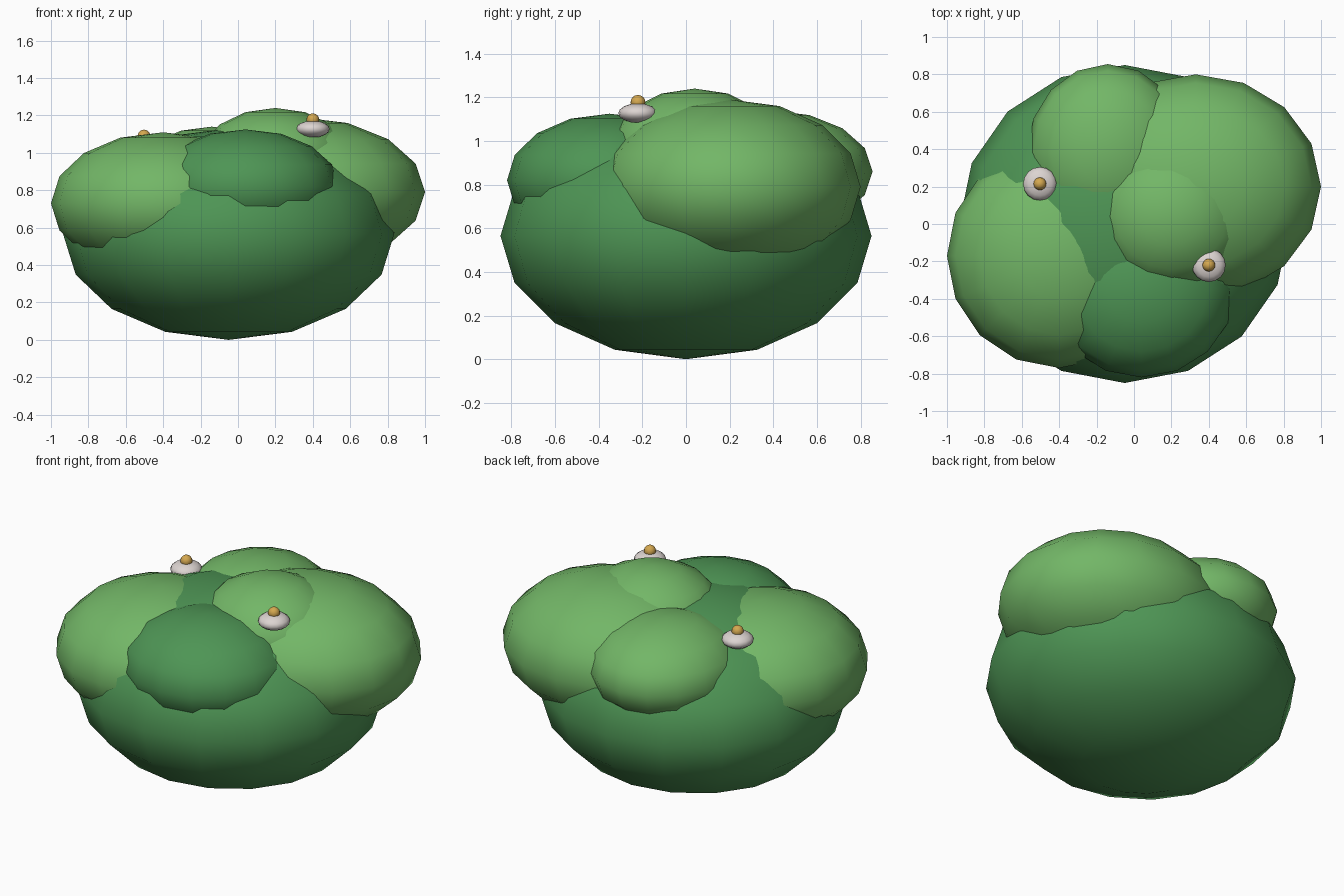
import bpy

cube = bpy.data.objects.get("Cube")
if cube:
    bpy.data.objects.remove(cube, do_unlink=True)


def material(name, rgb):
    mat = bpy.data.materials.new(name)
    mat.use_nodes = True
    color = (*rgb, 1.0)
    mat.diffuse_color = color
    mat.node_tree.nodes["Principled BSDF"].inputs["Base Color"].default_value = color
    return mat


def blob(name, center, radii, mat):
    """Smooth low-poly ellipsoid."""
    bpy.ops.mesh.primitive_uv_sphere_add(segments=16, ring_count=8, radius=1, location=center)
    obj = bpy.context.object
    obj.name = name
    obj.scale = radii
    bpy.ops.object.transform_apply(location=False, rotation=False, scale=True)
    bpy.ops.object.shade_smooth()
    obj.data.materials.append(mat)
    return obj


dark_green = material("dark leaf green", (0.076, 0.30, 0.09))
light_green = material("light leaf green", (0.17, 0.47, 0.135))
petal_white = material("petal white", (0.72, 0.66, 0.64))
pollen_gold = material("pollen gold", (0.66, 0.39, 0.08))

# Main body of the bush and the leafy lobes around it
blob("bush_body", (-0.05, 0, 0.565), (0.885, 0.85, 0.565), dark_green)
blob("front_lobe", (0.04, -0.35, 0.82), (0.50, 0.47, 0.305), dark_green)
blob("left_lobe", (0.33, 0.20, 0.79), (0.67, 0.60, 0.40), light_green)
blob("right_lobe", (-0.40, -0.17, 0.73), (0.60, 0.60, 0.38), light_green)
blob("back_lobe", (-0.14, 0.385, 0.86), (0.43, 0.47, 0.28), light_green)
blob("top_lobe", (0.20, 0.04, 0.94), (0.42, 0.40, 0.30), light_green)

# Small flowers: flattened petals with a round center
for side, x, y, z in (("left", 0.40, -0.22, 1.127), ("right", -0.503, 0.215, 1.04)):
    blob(side + "_flower_petals", (x, y, z), (0.09, 0.09, 0.045), petal_white)
    blob(side + "_flower_center", (x, y, z + 0.05), (0.034, 0.034, 0.034), pollen_gold)
